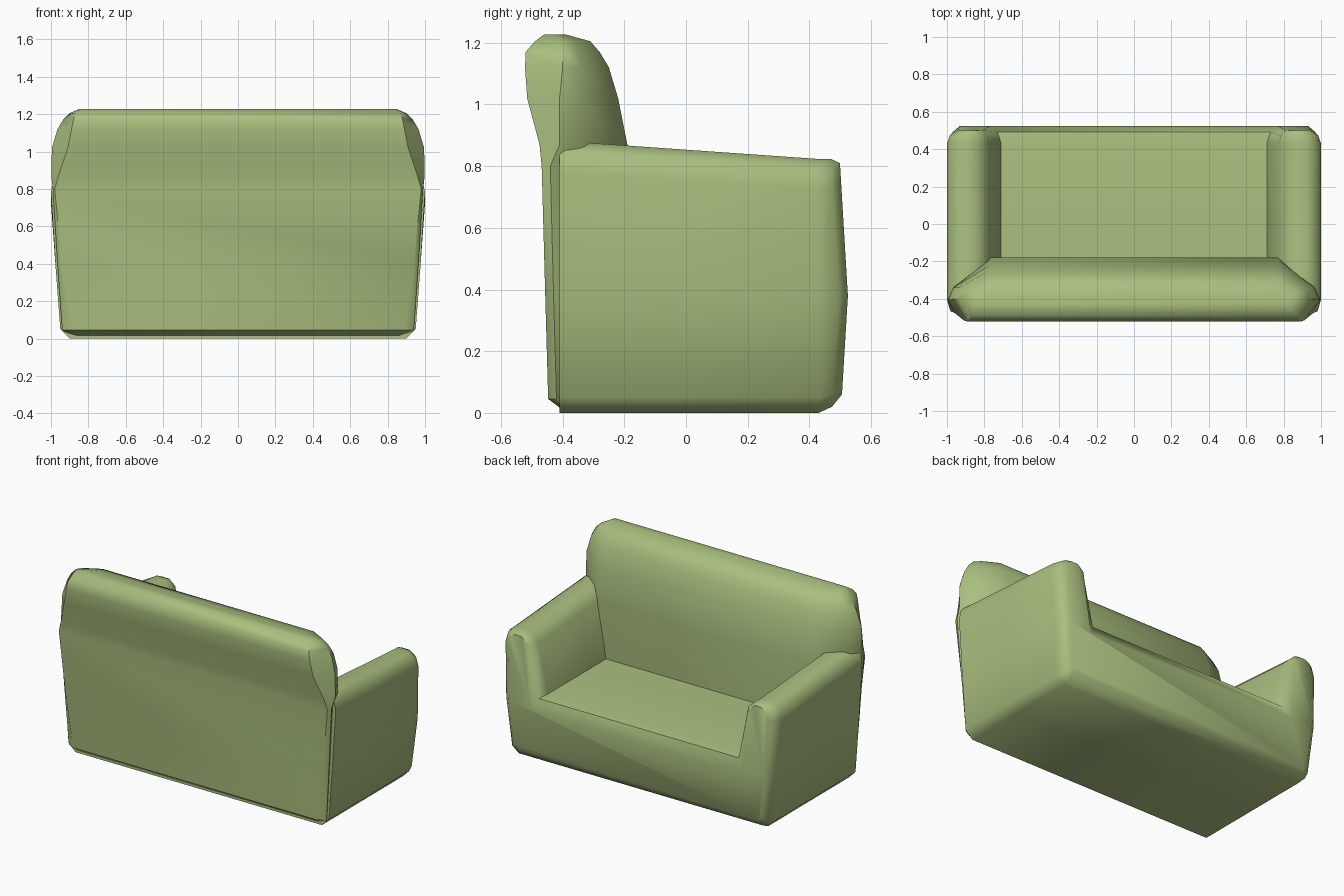
import bpy, bmesh, math

if "Cube" in bpy.data.objects:
    bpy.data.objects.remove(bpy.data.objects["Cube"])

mat = bpy.data.materials.new("green_fabric")
mat.diffuse_color = (0.40, 0.52, 0.21, 1)
mat.use_nodes = True
mat.node_tree.nodes["Principled BSDF"].inputs["Base Color"].default_value = mat.diffuse_color


def loft(name, rings, start_caps, end_caps):
    """Skin closed rings of equal point count; caps list ring indices."""
    bm = bmesh.new()
    vs = [[bm.verts.new(p) for p in r] for r in rings]
    n = len(rings[0])
    for a, b in zip(vs, vs[1:]):
        for i in range(n):
            j = (i + 1) % n
            bm.faces.new((a[i], a[j], b[j], b[i]))
    for c in start_caps:
        bm.faces.new([vs[0][i] for i in reversed(c)])
    for c in end_caps:
        bm.faces.new([vs[-1][i] for i in c])
    bmesh.ops.recalc_face_normals(bm, faces=bm.faces)
    me = bpy.data.meshes.new(name)
    bm.to_mesh(me)
    bm.free()
    ob = bpy.data.objects.new(name, me)
    bpy.context.collection.objects.link(ob)
    me.materials.append(mat)
    bpy.ops.object.select_all(action='DESELECT')
    bpy.context.view_layer.objects.active = ob
    ob.select_set(True)
    bpy.ops.object.shade_smooth_by_angle(angle=math.radians(50))
    return ob


# Seat and arms: U-shaped section (right half, x-z) swept from back to front
full = [(.90, 0), (.95, .05), (.975, .38), (1, .78), (.985, .85), (.93, .88),
        (.84, .88), (.775, .82), (.71, .44)]
mid = [(.89, .02), (.935, .06), (.965, .38), (.985, .76), (.97, .82), (.92, .85),
       (.84, .85), (.785, .80), (.73, .43)]
front = [(.88, .06), (.90, .09), (.93, .38), (.94, .74), (.93, .79), (.90, .81),
         (.85, .81), (.81, .77), (.77, .36)]


def section(half, y, slope):
    pts = []
    for i, (x, z) in enumerate(half):
        if 3 <= i <= 7:
            z -= slope * (y + .38)
        bulge = .01 - .06 * abs(z - .38) if y > .45 else 0
        pts.append((x, y + bulge, z))
    return pts + [(-x, y, z) for x, y, z in reversed(pts)]


arm, base = [2, 3, 4, 5, 6, 7, 8], [0, 1, 2, 8, 9, 15, 16, 17]
caps = [arm, [17 - i for i in reversed(arm)], base]
loft("seat_and_arms",
     [section(full, -.41, .07), section(full, 0, .07), section(full, .43, .07),
      section(mid, .485, .03), section(front, .515, 0)], caps, caps)

# Backrest: horizontal outlines stacked upward
# z, front y, back y, front half-width, side half-width, side y, back half-width
levels = [(.01, -.20, -.40, .70, .88, -.38, .86),
          (.045, -.20, -.447, .75, .94, -.42, .89),
          (.40, -.18, -.457, .77, .965, -.43, .94),
          (.80, -.18, -.468, .77, .99, -.44, .98),
          (.87, -.19, -.475, .77, .998, -.41, .96),
          (1.02, -.22, -.515, .77, .995, -.41, .91),
          (1.12, -.25, -.522, .77, .965, -.40, .89),
          (1.17, -.28, -.52, .77, .935, -.40, .88),
          (1.205, -.31, -.49, .77, .90, -.40, .87),
          (1.227, -.39, -.46, .76, .85, -.43, .84)]


def outline(z, yf, yb, xf, xs, ys, xb):
    half = [(xf, yf), (xs - .03, ys + min(.07, .4 * (yf - ys))), (xs, ys), (xb, yb)]
    return [(x, y, z) for x, y in half] + [(-x, y, z) for x, y in reversed(half)]


loft("backrest", [outline(*l) for l in levels], [range(8)], [range(8)])
